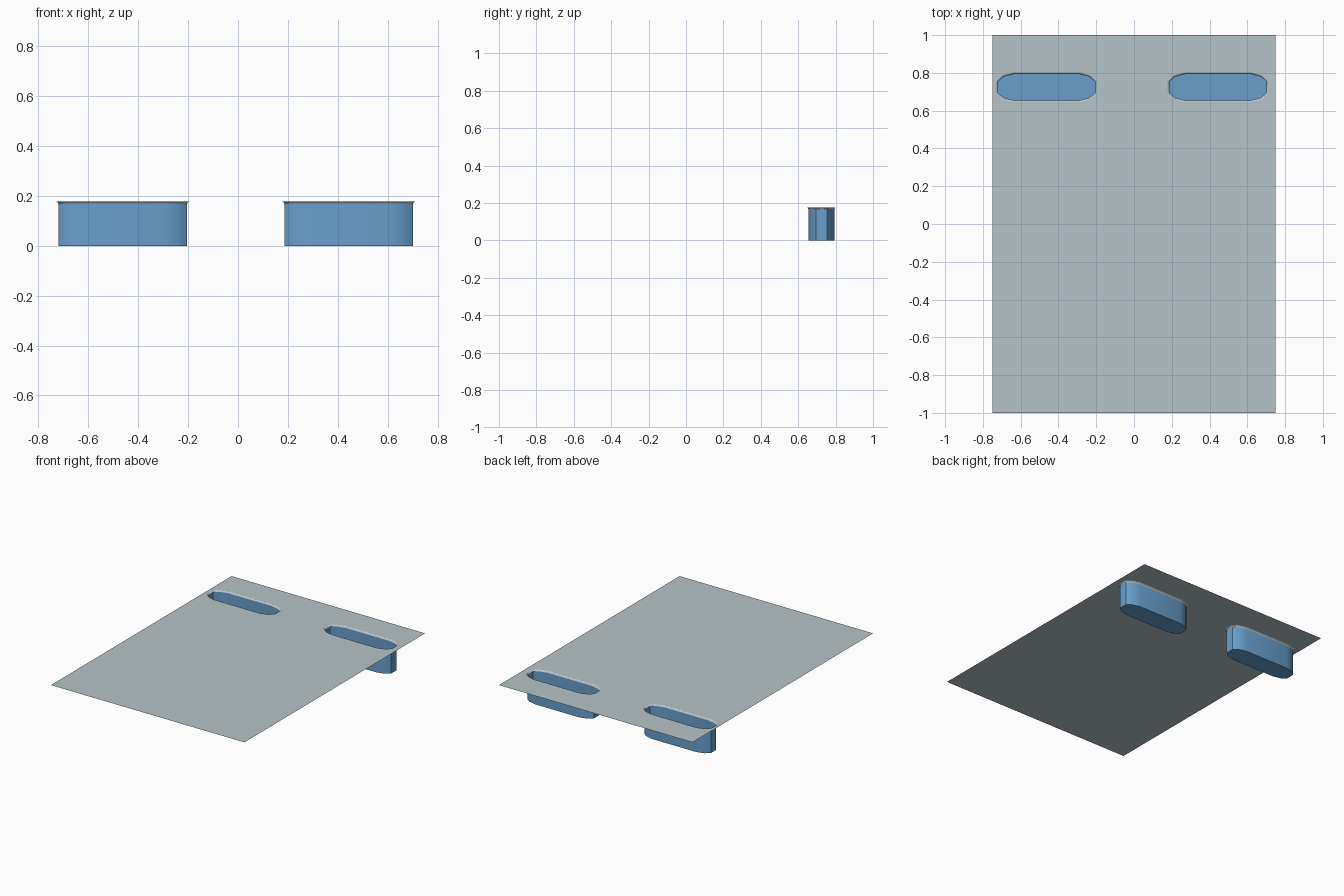
import bpy, bmesh

if "Cube" in bpy.data.objects:
    bpy.data.objects.remove(bpy.data.objects["Cube"])

TOP = 0.177          # height of the sheet
SLOT_Y = 0.724
SLOT_X = (-0.4625, 0.4445)


def material(name, rgb):
    m = bpy.data.materials.new(name)
    m.diffuse_color = (*rgb, 1)
    m.use_nodes = True
    m.node_tree.nodes["Principled BSDF"].inputs["Base Color"].default_value = m.diffuse_color
    return m


grey = material("pale grey", (0.47, 0.55, 0.58))
blue = material("soft blue", (0.138, 0.347, 0.60))


def outline(cx, grow):
    """Long slot with faceted round ends, counter-clockwise."""
    hx, hy = 0.2575 + grow, 0.070 + grow
    q = [(hx, 0.030), (hx - 0.032, 0.030 + (hy - 0.030) * 0.66), (hx - 0.088, hy)]
    half = q + [(-x, y) for x, y in reversed(q)]
    pts = half + [(-x, -y) for x, y in half]
    return [(cx + x, SLOT_Y + y) for x, y in pts]


def ring(bm, pts, z):
    return [bm.verts.new((x, y, z)) for x, y in pts]


def bridge(bm, lower, upper):
    n = len(lower)
    for i in range(n):
        j = (i + 1) % n
        bm.faces.new((lower[i], lower[j], upper[j], upper[i]))


def finish(bm, name, mat):
    me = bpy.data.meshes.new(name)
    bm.to_mesh(me)
    bm.free()
    me.materials.append(mat)
    ob = bpy.data.objects.new(name, me)
    bpy.context.collection.objects.link(ob)
    bpy.ops.object.select_all(action='DESELECT')
    ob.select_set(True)
    bpy.context.view_layer.objects.active = ob
    bpy.ops.object.shade_smooth_by_angle(angle=0.8)
    return ob


# Flat sheet with two slots and small rolled rims
bm = bmesh.new()
border = ring(bm, [(-0.75, -1), (0.75, -1), (0.75, 1), (-0.75, 1)], TOP)
rims = [ring(bm, outline(cx, 0.009), TOP) for cx in SLOT_X]
edges = []
for loop in [border] + rims:
    edges += [bm.edges.new((loop[i], loop[(i + 1) % len(loop)])) for i in range(len(loop))]
bmesh.ops.triangle_fill(bm, use_beauty=True, use_dissolve=False, edges=edges, normal=(0, 0, 1))
for f in bm.faces:
    f.normal_update()
    if f.normal.z < 0:
        f.normal_flip()
for cx, rim in zip(SLOT_X, rims):
    mid = ring(bm, outline(cx, 0.003), TOP - 0.003)
    low = ring(bm, outline(cx, 0), TOP - 0.010)
    bridge(bm, mid, rim)
    bridge(bm, low, mid)
finish(bm, "sheet", grey)

# Deep pockets hanging under the slots
for cx, side in zip(SLOT_X, ("left", "right")):
    bm = bmesh.new()
    bottom = ring(bm, outline(cx, 0), 0)
    top = ring(bm, outline(cx, 0), TOP - 0.010)
    bridge(bm, bottom, top)
    bm.faces.new(list(reversed(bottom)))
    finish(bm, side + "_pocket", blue)
